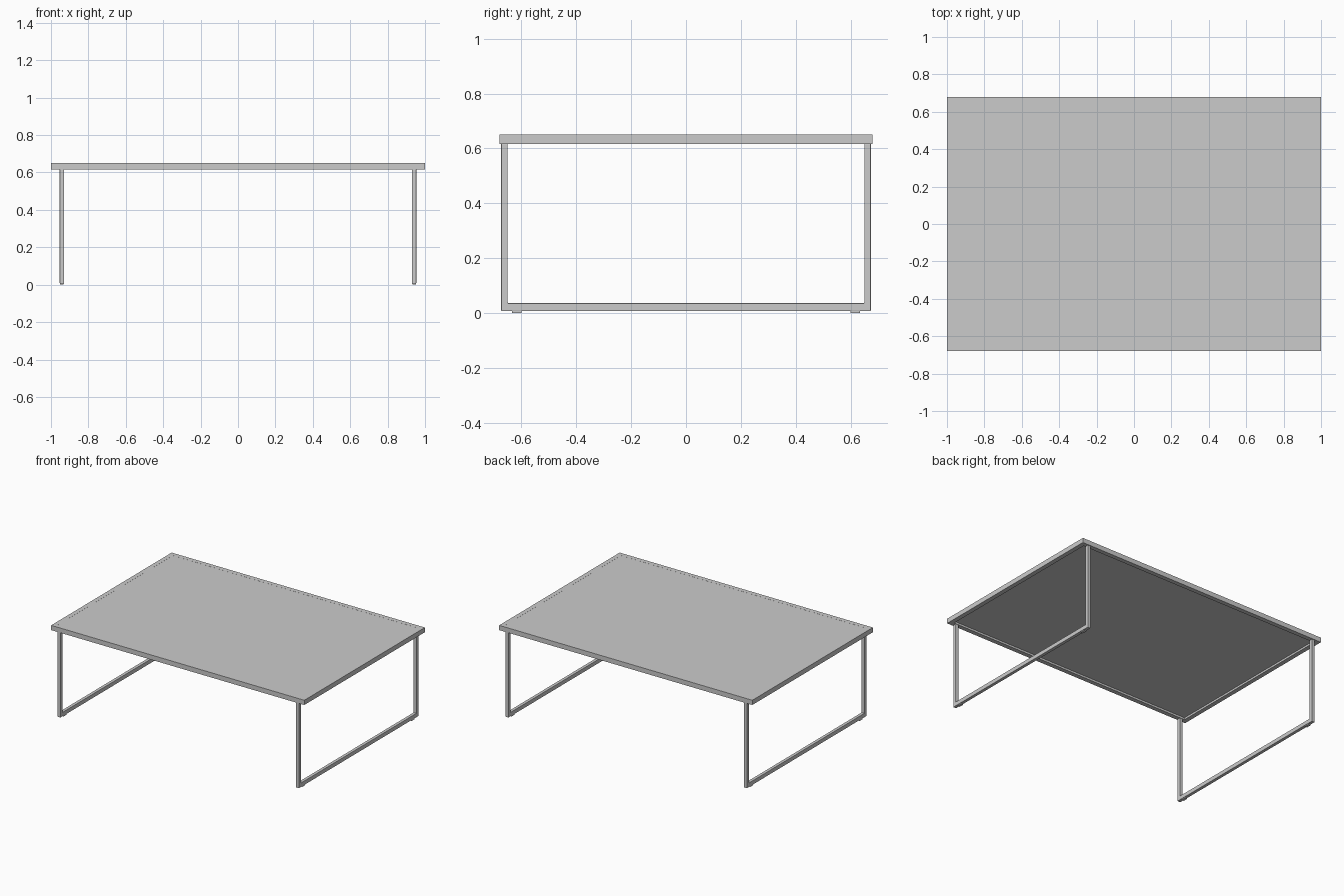
import bpy, bmesh
from mathutils import Vector

if "Cube" in bpy.data.objects:
    bpy.data.objects.remove(bpy.data.objects["Cube"])


def new_object(name, bm, bevel=0.0):
    bmesh.ops.recalc_face_normals(bm, faces=bm.faces[:])
    mesh = bpy.data.meshes.new(name)
    bm.to_mesh(mesh)
    bm.free()
    obj = bpy.data.objects.new(name, mesh)
    bpy.context.collection.objects.link(obj)
    if bevel:
        mod = obj.modifiers.new("Bevel", "BEVEL")
        mod.width = bevel
        mod.segments = 2
        mod.limit_method = "ANGLE"
    return obj


def box(name, x, y, z):
    bm = bmesh.new()
    bmesh.ops.create_cube(bm, size=1)
    for v in bm.verts:
        v.co = Vector(r[0] + (c + 0.5) * (r[1] - r[0]) for c, r in zip(v.co, (x, y, z)))
    return new_object(name, bm)


def mitred_rim(name, hx, hy, width, z0, z1):
    bm = bmesh.new()
    section = [(0, z0), (0, z1), (width, z1), (width, z0)]
    rings = [[bm.verts.new((sx * (hx - d), sy * (hy - d), z)) for d, z in section]
             for sx, sy in ((-1, -1), (1, -1), (1, 1), (-1, 1))]
    for i in range(4):
        a, b = rings[i], rings[(i + 1) % 4]
        for j in range(4):
            k = (j + 1) % 4
            bm.faces.new((a[j], a[k], b[k], b[j]))
    return new_object(name, bm)


def u_frame(name, x0, x1, hy, post, z0, bar, z1):
    bm = bmesh.new()
    path = [(-hy, z1), (-hy, z0), (hy, z0), (hy, z1)]
    inner = [(-hy + post, z1), (-hy + post, z0 + bar), (hy - post, z0 + bar), (hy - post, z1)]
    rings = [[bm.verts.new((x, *p)) for x, p in ((x0, o), (x1, o), (x1, i), (x0, i))]
             for o, i in zip(path, inner)]
    for a, b in zip(rings, rings[1:]):
        for j in range(4):
            k = (j + 1) % 4
            bm.faces.new((a[j], a[k], b[k], b[j]))
    bm.faces.new(rings[0])
    bm.faces.new(rings[-1])
    return new_object(name, bm, 0.002)


# Table top: edge rim with a thinner panel set inside it
RIM = 0.032
mitred_rim("top_rim", 1.0, 0.68, RIM, 0.616, 0.65)
box("top_panel", (-1 + RIM, 1 - RIM), (-0.68 + RIM, 0.68 - RIM), (0.63, 0.6495))

# Sled legs at each end, with small glide pads beneath
for side, s in (("left", -1), ("right", 1)):
    cx = s * 0.942
    u_frame(side + "_leg_frame", cx - 0.0115, cx + 0.0115, 0.674, 0.024, 0.007, 0.029, 0.617)
    for end, e in (("front", -1), ("back", 1)):
        cy = e * 0.617
        box(f"{side}_{end}_glide", (cx - 0.009, cx + 0.009),
            (cy - 0.017, cy + 0.017), (0.0, 0.009))
